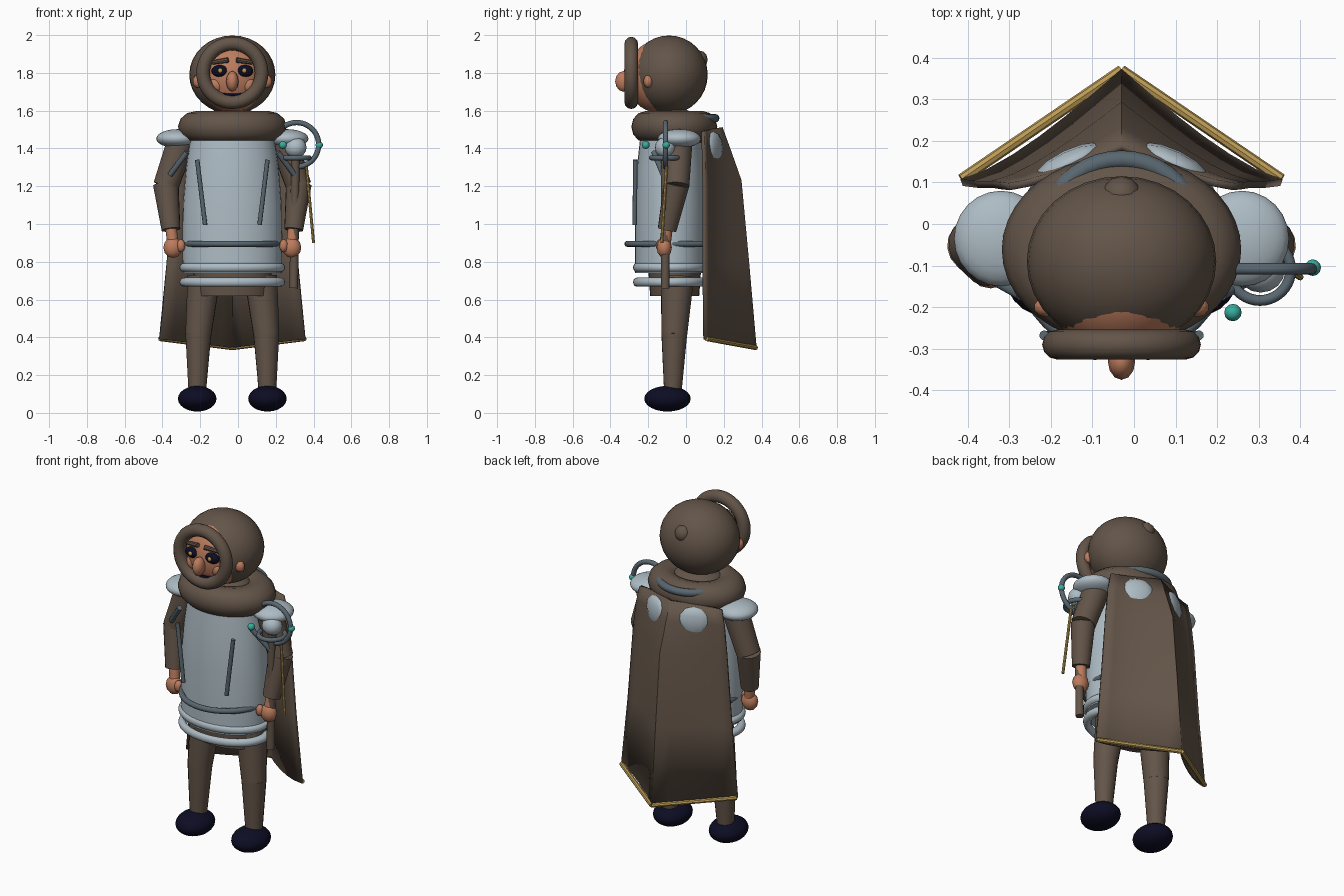
import bpy, bmesh, math
from mathutils import Vector, Matrix

if "Cube" in bpy.data.objects:
    bpy.data.objects.remove(bpy.data.objects["Cube"])

CX = -0.03  # symmetry axis of the figure


def material(name, rgb):
    m = bpy.data.materials.new(name)
    m.diffuse_color = (*rgb, 1)
    m.use_nodes = True
    m.node_tree.nodes["Principled BSDF"].inputs["Base Color"].default_value = m.diffuse_color
    return m


BROWN = material("brown_cloth", (0.125, 0.09, 0.066))
STEEL = material("pale_steel", (0.42, 0.50, 0.55))
SLATE = material("slate_metal", (0.10, 0.135, 0.16))
SKIN = material("skin", (0.50, 0.20, 0.11))
GOLD = material("gold", (0.50, 0.33, 0.09))
NAVY = material("navy", (0.004, 0.004, 0.018))
TEAL = material("teal", (0.04, 0.42, 0.34))


def finish(name, bm, mat, angle=40):
    bmesh.ops.recalc_face_normals(bm, faces=bm.faces)
    me = bpy.data.meshes.new(name)
    bm.to_mesh(me)
    bm.free()
    me.materials.append(mat)
    ob = bpy.data.objects.new(name, me)
    bpy.context.collection.objects.link(ob)
    bpy.context.view_layer.objects.active = ob
    ob.select_set(True)
    bpy.ops.object.shade_smooth_by_angle(angle=math.radians(angle))
    ob.select_set(False)
    return ob


def ball(name, mat, loc, radii, rot_z=0, seg=24):
    bm = bmesh.new()
    bmesh.ops.create_uvsphere(bm, u_segments=seg, v_segments=seg // 2, radius=1)
    bm.transform(Matrix.Translation(loc) @ Matrix.Rotation(rot_z, 4, 'Z') @ Matrix.Diagonal((*radii, 1)))
    return finish(name, bm, mat)


def limb(name, mat, a, b, r1, r2, seg=16):
    a, b = Vector(a), Vector(b)
    bm = bmesh.new()
    bmesh.ops.create_cone(bm, cap_ends=True, segments=seg, radius1=r1, radius2=r2, depth=(b - a).length)
    turn = (b - a).to_track_quat('Z', 'Y').to_matrix().to_4x4()
    bm.transform(Matrix.Translation((a + b) / 2) @ turn)
    return finish(name, bm, mat)


def ring(name, mat, loc, major, minor, scale=(1, 1, 1), rot=(0, 'X'), start=0, end=360, seg=40, sides=12):
    """Torus or open arc, lying in XY before rotation."""
    full = end - start >= 360
    bm = bmesh.new()
    loops = []
    for i in range(seg if full else seg + 1):
        t = math.radians(start + (end - start) * i / seg)
        loops.append([bm.verts.new(((major + minor * math.cos(p)) * math.cos(t),
                                    (major + minor * math.cos(p)) * math.sin(t), minor * math.sin(p)))
                      for p in (2 * math.pi * j / sides for j in range(sides))])
    pairs = list(zip(loops, loops[1:])) + ([(loops[-1], loops[0])] if full else [])
    for a, b in pairs:
        for j in range(sides):
            k = (j + 1) % sides
            bm.faces.new((a[j], b[j], b[k], a[k]))
    if not full:
        bm.faces.new(loops[0])
        bm.faces.new(loops[-1])
    bm.transform(Matrix.Translation(loc) @ Matrix.Rotation(math.radians(rot[0]), 4, rot[1]) @ Matrix.Diagonal((*scale, 1)))
    return finish(name, bm, mat)


def loft(name, mat, rows, seg=32):
    """Stacked ellipses: (z, centre y, x radius, y radius)."""
    bm = bmesh.new()
    loops = [[bm.verts.new((CX + rx * math.cos(2 * math.pi * i / seg), cy + ry * math.sin(2 * math.pi * i / seg), z))
              for i in range(seg)] for z, cy, rx, ry in rows]
    for a, b in zip(loops, loops[1:]):
        for i in range(seg):
            k = (i + 1) % seg
            bm.faces.new((a[i], a[k], b[k], b[i]))
    bm.faces.new(loops[0])
    bm.faces.new(loops[-1])
    return finish(name, bm, mat)


# Head, hood and face
ball("hood", BROWN, (CX, -0.09, 1.79), (0.228, 0.205, 0.208), seg=32)
ball("hood_knot", BROWN, (CX, 0.065, 1.87), (0.05, 0.05, 0.05), seg=12)
ball("head", SKIN, (CX, -0.15, 1.78), (0.18, 0.165, 0.19), seg=32)
ring("hood_rim", BROWN, (CX, -0.29, 1.80), 0.155, 0.036, rot=(90, 'X'))
ball("nose", SKIN, (CX, -0.33, 1.755), (0.033, 0.045, 0.055), seg=12)
limb("mouth", NAVY, (CX - 0.055, -0.289, 1.68), (CX + 0.055, -0.289, 1.68), 0.013, 0.013, 8)

# Body: breastplate, skirt bands, hips, belt and collar
loft("breastplate", STEEL, [(0.74, -0.08, 0.262, 0.19), (0.9, -0.08, 0.265, 0.19), (1.1, -0.08, 0.262, 0.19),
                            (1.3, -0.08, 0.245, 0.18), (1.48, -0.08, 0.22, 0.16)])
for i, z in enumerate((0.77, 0.692)):
    ring("skirt_band_%d" % (i + 1), STEEL, (CX, -0.08, z), 0.255, 0.025, (1, 0.715, 0.95))
loft("hips", BROWN, [(0.62, -0.06, 0.195, 0.13), (0.76, -0.06, 0.21, 0.14)])
ring("belt", SLATE, (CX, -0.06, 0.895), 0.25, 0.016)
ring("collar", BROWN, (CX, -0.062, 1.515), 0.19, 0.098, (1, 0.79, 0.85))
ball("neck", BROWN, (CX, -0.07, 1.52), (0.17, 0.14, 0.1))
ring("neck_ring", SLATE, (CX, -0.03, 1.56), 0.185, 0.022)

# Paired parts
for side, s in (("left", -1), ("right", 1)):
    def at(dx, y, z):
        return (CX + s * dx, y, z)

    ball(side + "_eye", NAVY, at(0.066, -0.296, 1.81), (0.045, 0.026, 0.032), seg=16)
    ball(side + "_pupil", GOLD, at(0.064, -0.318, 1.812), (0.013, 0.01, 0.013), seg=10)
    limb(side + "_eyebrow", BROWN, at(0.022, -0.308, 1.868), at(0.105, -0.288, 1.855), 0.014, 0.011, 8)
    ball(side + "_cheek", SKIN, at(0.085, -0.27, 1.735), (0.04, 0.03, 0.04), seg=16)
    ball(side + "_ear", SKIN, at(0.182, -0.2, 1.755), (0.03, 0.025, 0.035), seg=10)
    ball(side + "_pauldron", STEEL, at(0.29, -0.035, 1.452), (0.113, 0.115, 0.05))
    limb(side + "_upper_arm", BROWN, at(0.27, -0.04, 1.44), at(0.352, -0.05, 1.2), 0.075, 0.068)
    limb(side + "_forearm", BROWN, at(0.352, -0.05, 1.21), at(0.325, -0.1, 0.97), 0.068, 0.05)
    limb(side + "_wrist", SKIN, at(0.325, -0.1, 0.98), at(0.315, -0.11, 0.9), 0.03, 0.03)
    ball(side + "_hand", SKIN, at(0.315, -0.115, 0.875), (0.05, 0.04, 0.055), seg=12)
    ball(side + "_thumb", SKIN, at(0.272, -0.135, 0.885), (0.024, 0.024, 0.035), seg=10)
    limb(side + "_shoulder_strap", SLATE, at(0.33, -0.12, 1.26), at(0.24, -0.17, 1.38), 0.015, 0.015, 10)
    limb(side + "_chest_bar", SLATE, at(0.186, -0.268, 1.34), at(0.144, -0.272, 0.995), 0.012, 0.012, 10)
    limb(side + "_thigh", BROWN, at(0.15, -0.045, 0.72), at(0.18, -0.062, 0.415), 0.088, 0.069)
    limb(side + "_shin", BROWN, at(0.18, -0.062, 0.42), at(0.186, -0.07, 0.1), 0.069, 0.046)
    ball(side + "_shoe", NAVY, at(0.186, -0.098, 0.075), (0.102, 0.123, 0.068))
    ball(side + "_back_plate", STEEL, at(0.125, 0.145, 1.4), (0.095, 0.034, 0.09), rot_z=-s * 0.45, seg=12)
    limb(side + "_cape_trim", GOLD, at(0.385, 0.108, 0.393), at(0, 0.37, 0.345), 0.013, 0.013, 8)

# Cape: ridged down the middle, widening to the hem
# rows: z at sides, z at ridge, half width, side y, ridge y
cape_rows = [(1.49, 1.51, 0.27, 0.09, 0.185), (1.4, 1.4, 0.29, 0.092, 0.225), (1.23, 1.23, 0.31, 0.095, 0.285),
             (0.8, 0.8, 0.345, 0.095, 0.325), (0.39, 0.345, 0.385, 0.1, 0.365)]
bm = bmesh.new()
N = 12
grid = []
for zs, zr, w, ys, yr in cape_rows:
    row = []
    for i in range(N + 1):
        u = 2 * i / N - 1
        f = 1 - abs(u)
        row.append(bm.verts.new((CX + w * u, ys + (yr - ys) * f ** 1.35, zs + (zr - zs) * f)))
    grid.append(row)
for a, b in zip(grid, grid[1:]):
    for i in range(N):
        bm.faces.new((a[i], b[i], b[i + 1], a[i + 1]))
cape = finish("cape", bm, BROWN, 25)
mod = cape.modifiers.new("thickness", 'SOLIDIFY')
mod.thickness = 0.018
mod.offset = 0

# Staff with open ring, cradle, orbs and hanging rod
limb("staff", BROWN, (0.295, -0.11, 0.66), (0.305, -0.11, 1.38), 0.023, 0.023, 12)
ball("staff_knob", STEEL, (0.305, -0.11, 1.405), (0.058, 0.055, 0.055), seg=16)
ring("staff_cradle", SLATE, (0.303, -0.11, 1.35), 0.074, 0.013)
ring("staff_ring", SLATE, (0.31, -0.108, 1.42), 0.117, 0.014, rot=(90, 'X'), start=-100, end=130)
ball("outer_orb", TEAL, (0.43, -0.105, 1.418), (0.02, 0.02, 0.02), seg=12)
ball("inner_orb", TEAL, (0.238, -0.213, 1.418), (0.021, 0.021, 0.021), seg=12)
limb("hanging_rod", GOLD, (0.36, -0.102, 1.33), (0.40, -0.128, 0.9), 0.008, 0.008, 8)
